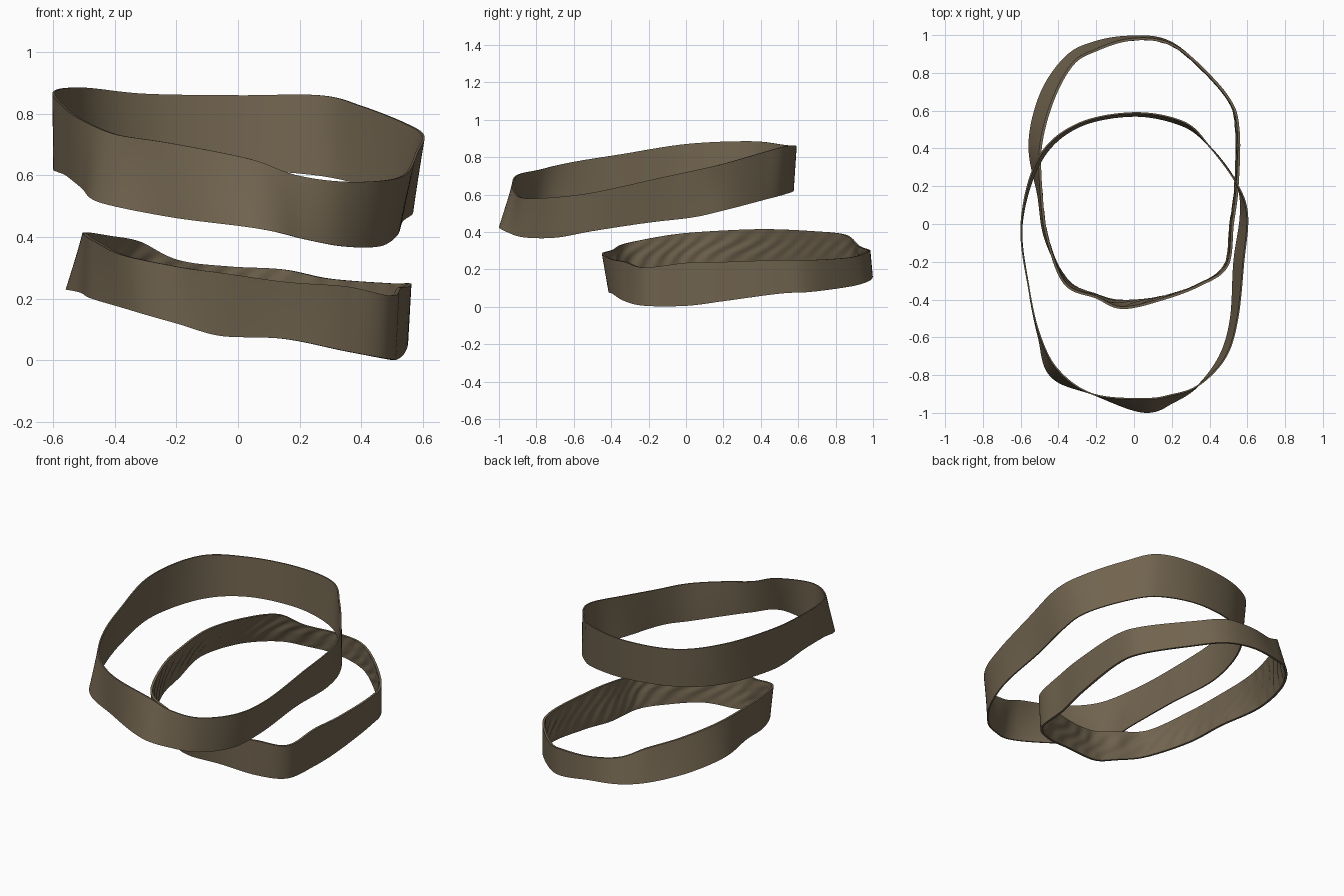
import bpy, bmesh, math
from mathutils import Vector

cube = bpy.data.objects.get("Cube")
if cube:
    bpy.data.objects.remove(cube, do_unlink=True)

THICK = 0.008
STEPS, ROWS = 14, 12

# One flat colour for both bands
brown = bpy.data.materials.new("leather brown")
brown.use_nodes = True
COLOUR = (0.165, 0.127, 0.078, 1)
brown.diffuse_color = COLOUR
bsdf = brown.node_tree.nodes["Principled BSDF"]
bsdf.inputs["Base Color"].default_value = COLOUR
bsdf.inputs["Roughness"].default_value = 0.8


def smooth_loop(points):
    """Closed Catmull-Rom curve through stations of any dimension."""
    n, out = len(points), []
    for i in range(n):
        p, q, r, s = (Vector(points[(i + k) % n]) for k in (-1, 0, 1, 2))
        for j in range(STEPS):
            t = j / STEPS
            out.append(0.5 * (2 * q + (r - p) * t
                              + (2 * p - 5 * q + 4 * r - s) * t ** 2
                              + (3 * q - p - 3 * r + s) * t ** 3))
    return out


def make_band(name, stations, ripple=0.0):
    """Stations: centre x, centre y, top height, bottom height, outward lean of the top."""
    loop = smooth_loop(stations)
    n = len(loop)
    bm = bmesh.new()
    columns, run = [], 0.0
    for i, (x, y, top, bottom, lean) in enumerate(loop):
        step = loop[(i + 1) % n] - loop[i - 1]
        out = Vector((step[1], -step[0], 0)).normalized()
        run += math.hypot(step[0], step[1]) / 2
        outer, inner = [], []
        for k in range(ROWS + 1):
            v = k / ROWS
            z = bottom + (top - bottom) * v
            p = Vector((x, y, z)) + out * lean * (2 * v - 1)
            # diagonal puckers on the lining
            phase = 62 * (run + 1.1 * z) + 1.5 * math.sin(9 * run) + math.sin(40 * z)
            pucker = ripple * math.sin(phase) * math.sin(math.pi * v) ** 0.5 if 0 < k < ROWS else 0
            outer.append(bm.verts.new(p + out * THICK / 2))
            inner.append(bm.verts.new(p - out * (THICK / 2 + ripple + pucker)))
        columns.append(outer + inner[::-1])
    # skin the closed cross-section around the loop
    m = len(columns[0])
    for i in range(n):
        a, b = columns[i], columns[(i + 1) % n]
        for k in range(m):
            l = (k + 1) % m
            bm.faces.new((a[k], b[k], b[l], a[l]))
    bmesh.ops.recalc_face_normals(bm, faces=bm.faces)
    mesh = bpy.data.meshes.new(name)
    bm.to_mesh(mesh)
    bm.free()
    mesh.materials.append(brown)
    obj = bpy.data.objects.new(name, mesh)
    bpy.context.collection.objects.link(obj)
    bpy.ops.object.select_all(action="DESELECT")
    obj.select_set(True)
    bpy.context.view_layer.objects.active = obj
    bpy.ops.object.shade_smooth_by_angle(angle=math.radians(50))
    return obj


# Upper band, smooth on both sides
make_band("upper_band", [
    (.05, -.96, .65, .43, -.035), (.2, -.925, .6, .395, -.02),
    (.34, -.855, .58, .37, 0), (.47, -.7, .585, .37, .015),
    (.53, -.5, .61, .405, .018), (.555, -.2, .675, .45, .025),
    (.582, .05, .73, .48, .018), (.54, .22, .77, .52, 0),
    (.4, .41, .825, .57, 0), (.26, .53, .86, .6, .01),
    (0, .58, .86, .62, .008), (-.3, .52, .865, .63, .008),
    (-.5, .34, .885, .63, .01), (-.595, 0, .87, .62, .002),
    (-.555, -.35, .815, .6, 0), (-.5, -.6, .775, .56, -.005),
    (-.42, -.79, .735, .51, -.025), (-.22, -.9, .705, .465, 0),
])

# Lower band, with a puckered lining
make_band("lower_band", [
    (-.06, -.428, .285, .08, .018), (.15, -.395, .255, .07, .005),
    (.35, -.325, .24, .03, 0), (.49, -.22, .21, .005, .005),
    (.52, 0, .235, .005, .005), (.545, .2, .24, .03, .005),
    (.55, .5, .25, .07, .005), (.5, .67, .25, .08, 0),
    (.3, .885, .265, .11, 0), (.15, .975, .295, .14, -.005),
    (-.03, .985, .305, .17, -.008), (-.2, .945, .325, .18, -.02),
    (-.34, .87, .385, .2, -.025), (-.46, .68, .405, .22, -.035),
    (-.525, .42, .415, .23, -.03), (-.5, .15, .405, .22, -.008),
    (-.465, -.08, .385, .2, -.005), (-.36, -.31, .34, .165, .01),
    (-.2, -.385, .305, .12, .005),
], ripple=0.005)
